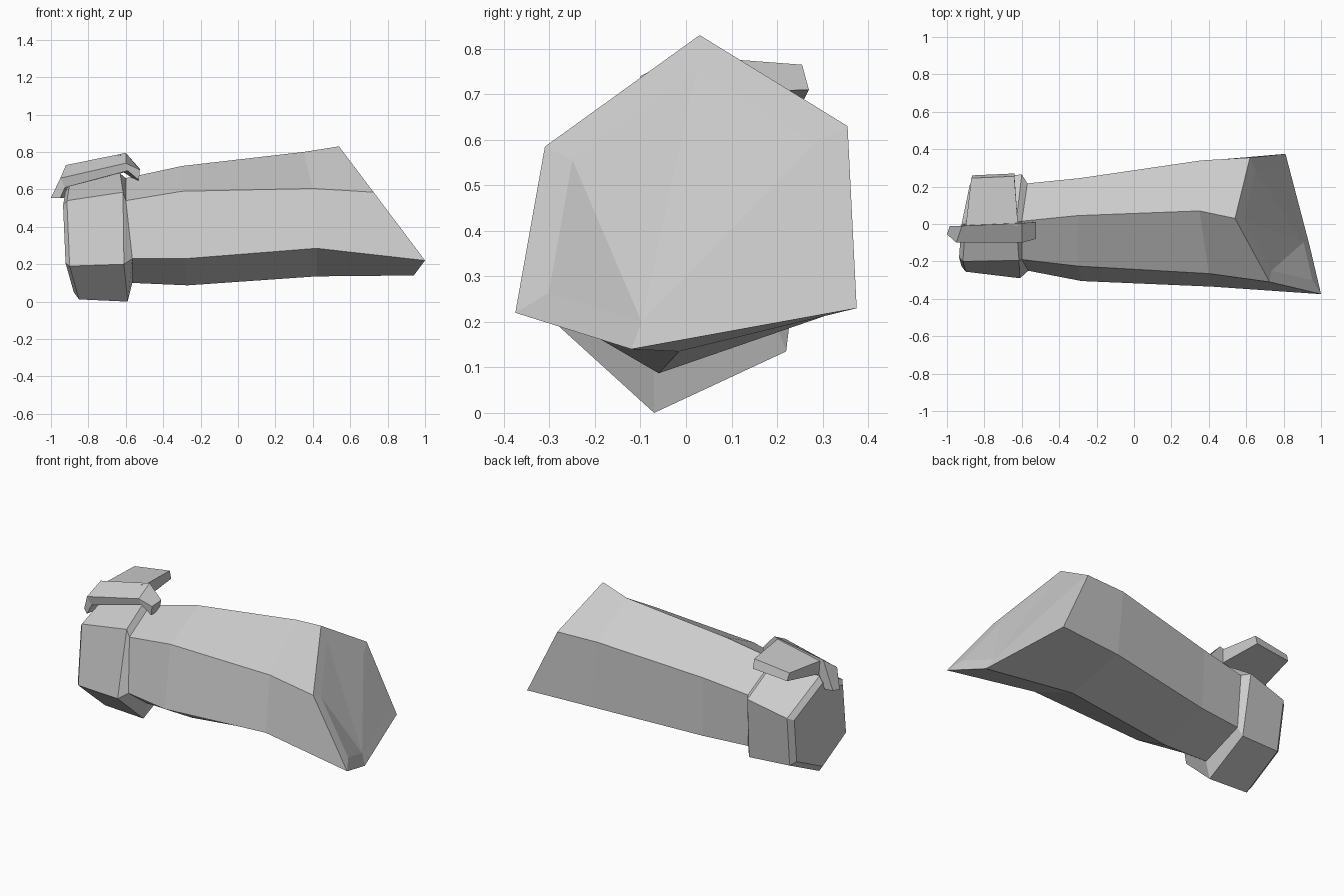
import bpy
import bmesh
from mathutils import Vector

cube = bpy.data.objects.get("Cube")
if cube:
    bpy.data.objects.remove(cube)

grey = bpy.data.materials.new("plain_grey")
grey.use_nodes = True
colour = (0.6, 0.6, 0.6, 1)
grey.diffuse_color = colour
grey.node_tree.nodes["Principled BSDF"].inputs["Base Color"].default_value = colour


def centre(ring):
    return sum((Vector(p) for p in ring), Vector()) / len(ring)


def shrink(ring, factor, shift_x=0.0):
    """Copy of a ring pulled towards its centre and moved along x."""
    mid = centre(ring)
    return [mid + (Vector(p) - mid) * factor + Vector((shift_x, 0, 0)) for p in ring]


def loft(name, rings, fan_start=None):
    """Skin a row of rings into a closed flat-shaded part."""
    bm = bmesh.new()
    rows = [[bm.verts.new(p) for p in ring] for ring in rings]
    count = len(rows[0])
    for low, high in zip(rows, rows[1:]):
        for i in range(count):
            j = (i + 1) % count
            bm.faces.new((low[i], low[j], high[j], high[i]))
    bm.faces.new(rows[0][::-1])
    if fan_start is None:
        bm.faces.new(rows[-1])
    else:
        # Uneven end cap, fanned out from one corner
        last = rows[-1][fan_start:] + rows[-1][:fan_start]
        for a, b in zip(last[1:], last[2:]):
            bm.faces.new((last[0], a, b))
    bmesh.ops.recalc_face_normals(bm, faces=bm.faces)
    mesh = bpy.data.meshes.new(name)
    bm.to_mesh(mesh)
    bm.free()
    mesh.materials.append(grey)
    part = bpy.data.objects.new(name, mesh)
    bpy.context.collection.objects.link(part)
    return part


# Six-sided rings run: ridge, front upper, front lower, keel, back lower, back upper
neck = [(-.6, .015, .66), (-.6, -.19, .54), (-.565, -.25, .23),
        (-.565, -.07, .1), (-.56, .2, .19), (-.57, .217, .51)]
waist = [(-.3, .045, .725), (-.3, -.225, .59), (-.28, -.305, .23),
         (-.27, -.06, .087), (-.28, .235, .19), (-.29, .245, .55)]
swell = [(.35, .07, .8), (.4, -.265, .605), (.42, -.335, .285),
         (.42, -.015, .135), (.4, .34, .225), (.36, .34, .63)]
flare = [(.54, .03, .83), (.725, -.31, .585), (1, -.375, .22),
         (.94, -.12, .14), (.81, .375, .23), (.62, .355, .63)]

# Tapered sleeve with a slanted wide end
loft("sleeve", [neck, waist, swell, flare, shrink(flare, .8)], fan_start=3)

# Thicker cuff around the narrow end
cuff_inner = [(-.63, .01, .685), (-.615, -.195, .585), (-.61, -.29, .2),
              (-.59, -.07, 0), (-.58, .22, .135), (-.6, .265, .51)]
cuff_outer = [(-.9, 0, .63), (-.915, -.2, .54), (-.9, -.255, .19),
              (-.85, -.07, .012), (-.84, .2, .145), (-.85, .24, .45)]
loft("cuff", [neck, cuff_inner, cuff_outer, shrink(cuff_outer, .88, -.025)])

# Bent bar over the cuff ridge, ends turned down
# Sections run: upper back, upper front, lower front, lower back
loft("ridge_bar", [
    [(-.985, -.01, .56), (-1, -.055, .555), (-.95, -.1, .555), (-.93, -.01, .555)],
    [(-.92, -.01, .73), (-.95, -.1, .66), (-.925, -.09, .61), (-.9, 0, .64)],
    [(-.6, .005, .795), (-.6, -.1, .74), (-.59, -.09, .7), (-.61, .005, .69)],
    [(-.525, .01, .71), (-.525, -.08, .705), (-.53, -.08, .65), (-.54, .01, .645)],
])

# Flat plate reaching back from the bar
loft("back_plate", [
    [(-.9, -.015, .72), (-.62, -.01, .785), (-.62, -.01, .7), (-.9, -.015, .64)],
    [(-.87, .245, .735), (-.64, .255, .765), (-.64, .27, .71), (-.865, .26, .69)],
])
